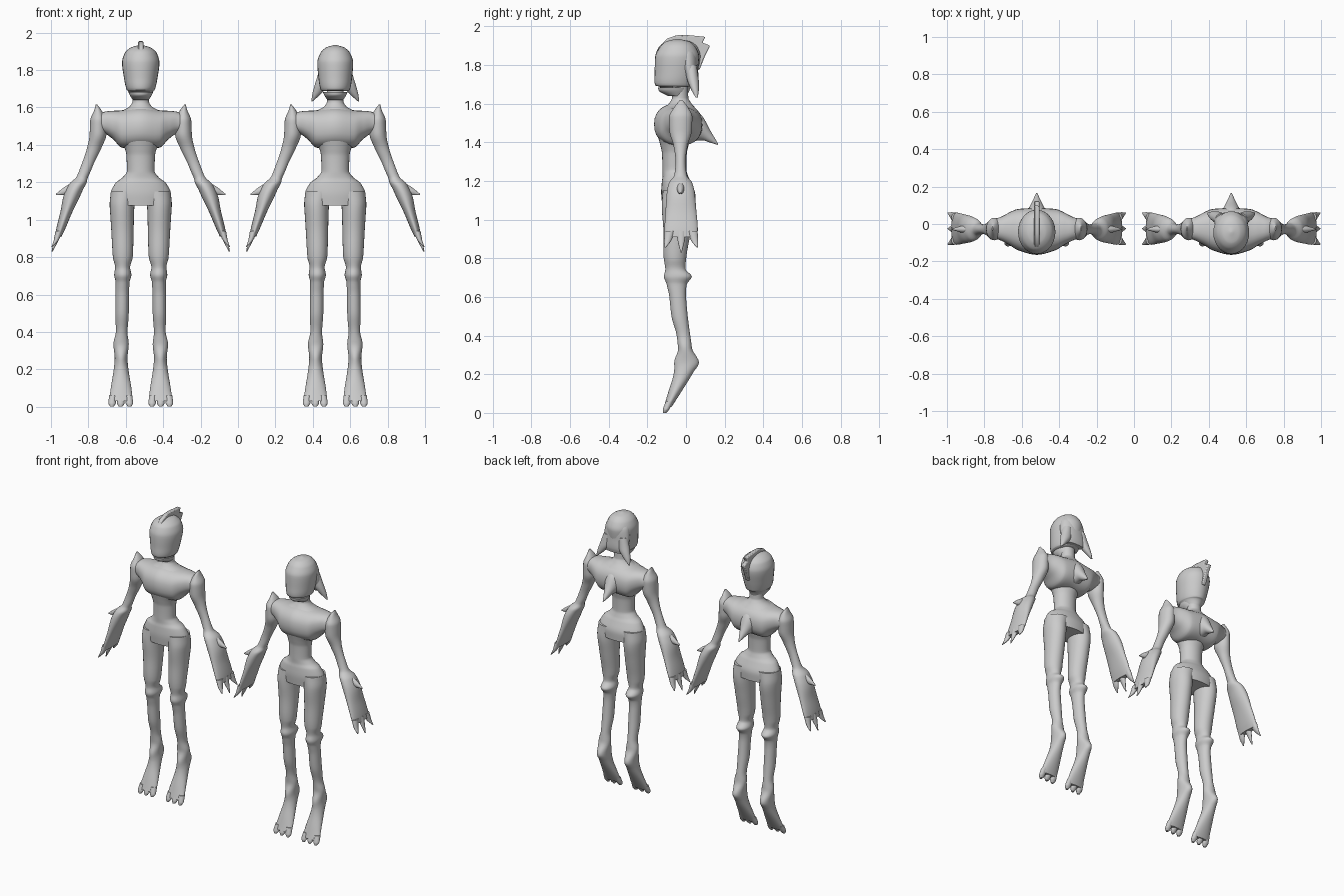
import bpy, bmesh, math
from mathutils import Vector

mat = bpy.data.materials.new("plain grey")
mat.diffuse_color = (0.6, 0.6, 0.6, 1)
X, Y, Z = Vector((1, 0, 0)), Vector((0, 1, 0)), Vector((0, 0, 1))
SIDES, STEPS = 28, 5


def smooth_sections(secs):
    """Monotone cubic interpolation through (x, y, z, ru, rv) sections."""
    t = [0]
    for a, b in zip(secs, secs[1:]):
        t.append(t[-1] + max(1e-4, (Vector(a[:3]) - Vector(b[:3])).length))
    n = len(secs)
    cols = []
    for c in range(5):
        v = [s[c] for s in secs]
        d = [(v[i + 1] - v[i]) / (t[i + 1] - t[i]) for i in range(n - 1)]
        m = [d[0]] + [2 * p * q / (p + q) if p * q > 0 else 0 for p, q in zip(d, d[1:])] + [d[-1]]
        out = []
        for i in range(n - 1):
            h = t[i + 1] - t[i]
            for k in range(STEPS):
                s = k / STEPS
                out.append((2*s**3 - 3*s*s + 1) * v[i] + (s**3 - 2*s*s + s) * h * m[i]
                           + (3*s*s - 2*s**3) * v[i + 1] + (s**3 - s*s) * h * m[i + 1])
        cols.append(out + [v[-1]])
    return list(zip(*cols))


def loft(bm, secs, u=X, v=Y, power=1.0):
    """Skin of elliptical rings lying in the u-v plane."""
    rings = []
    for x, y, z, ru, rv in smooth_sections(secs):
        ring = []
        for k in range(SIDES):
            a = 2 * math.pi * k / SIDES
            c, s = math.cos(a), math.sin(a)
            c = math.copysign(abs(c) ** power, c)
            s = math.copysign(abs(s) ** power, s)
            ring.append(bm.verts.new(Vector((x, y, z)) + u * c * ru + v * s * rv))
        rings.append(ring)
    for r, q in zip(rings, rings[1:]):
        for k in range(SIDES):
            j = (k + 1) % SIDES
            bm.faces.new((r[k], r[j], q[j], q[k]))
    bm.faces.new(rings[0])
    bm.faces.new(rings[-1])


def finish(name, bm, xs, mirror=False, bevel=0):
    """Place one copy of the part on each listed figure."""
    bmesh.ops.recalc_face_normals(bm, faces=bm.faces)
    me = bpy.data.meshes.new(name)
    bm.to_mesh(me)
    bm.free()
    me.materials.append(mat)
    for x in xs:
        ob = bpy.data.objects.new(name, me)
        bpy.context.collection.objects.link(ob)
        ob.location.x = x
        if mirror:
            ob.modifiers.new("mirror", 'MIRROR').use_mirror_merge = False
        if bevel:
            b = ob.modifiers.new("bevel", 'BEVEL')
            b.width, b.segments = bevel, 2


def part(name, secs, xs=(-.52, .52), mirror=False, **kw):
    bm = bmesh.new()
    loft(bm, secs, **kw)
    finish(name, bm, xs, mirror)


def spikes(name, lofts, **kw):
    """Several small lofts kept as one mirrored part."""
    bm = bmesh.new()
    for s in lofts:
        loft(bm, s, **kw)
    finish(name, bm, (-.52, .52), True)


A, B = (-.52,), (.52,)

# Torso
half = [(.1, -.03, 1.485, .11, .1), (.15, -.025, 1.507, .085, .075),
        (.2, -.025, 1.52, .06, .055), (.24, -.025, 1.52, .05, .04)]
part("chest", [(-x, y, z, a, b) for x, y, z, a, b in half[::-1]]
     + [(0, -.04, 1.492, .125, .108)] + half, u=Y, v=Z, power=.85)
part("waist_and_hips", [
    (0, -.06, 1.43, .11, .085), (0, -.06, 1.38, .085, .072), (0, -.06, 1.34, .076, .064),
    (0, -.06, 1.26, .074, .062), (0, -.055, 1.225, .098, .066), (0, -.05, 1.195, .136, .075),
    (0, -.04, 1.13, .163, .088), (0, -.038, 1.075, .155, .085)])
part("neck", [(0, -.03, 1.72, .045, .04), (0, -.03, 1.63, .045, .042),
              (0, -.03, 1.605, .06, .055), (0, -.03, 1.57, .13, .085)])
part("back_spike", [(0, .03, 1.49, .07, .085), (0, .08, 1.475, .045, .065),
                    (0, .125, 1.43, .022, .032), (0, .165, 1.39, .003, .004)], u=X, v=Z)

# Arms with pointed shoulders and flared forearms
part("arm", [
    (.237, -.025, 1.617, .003, .008), (.229, -.025, 1.58, .022, .036), (.227, -.027, 1.53, .043, .06),
    (.228, -.028, 1.46, .045, .058), (.25, -.028, 1.38, .038, .036), (.283, -.028, 1.30, .032, .026),
    (.312, -.028, 1.23, .031, .032), (.338, -.028, 1.19, .045, .06), (.363, -.027, 1.14, .045, .072),
    (.398, -.026, 1.04, .032, .08), (.428, -.025, .95, .024, .086), (.44, -.025, .91, .017, .084)],
    mirror=True)
spikes("elbow_spike", [[(.34, -.028, 1.165, .025, .045), (.40, -.028, 1.155, .018, .025),
                        (.452, -.028, 1.135, .003, .004)]], u=Y, v=Z)
spikes("claw", [[(.436, -.025 + s * .058, .94, .02, .027), (.452, -.025 + s * .07, .89, .013, .018),
                 (.474, -.025 + s * .083, .855 - .025 * (s == 0), .003, .003)] for s in (-1, 0, 1)])

# Legs and tiptoe feet
part("leg", [
    (.085, -.04, 1.15, .075, .08), (.1, -.04, 1.07, .066, .085), (.098, -.045, .95, .06, .072),
    (.096, -.057, .8, .053, .058), (.097, -.055, .745, .04, .052), (.096, -.042, .705, .046, .072),
    (.097, -.048, .665, .037, .052), (.099, -.043, .6, .036, .043), (.1, -.033, .5, .036, .042),
    (.102, -.013, .4, .031, .035), (.105, -.005, .335, .041, .036), (.105, .003, .26, .034, .064),
    (.105, -.012, .21, .038, .05), (.105, -.062, .1, .055, .032), (.107, -.095, .03, .064, .02)],
    mirror=True)
spikes("toe", [[(.107 + s * .042, -.085, .06, .02, .02), (.107 + s * .046, -.102, .02, .02, .017),
                (.107 + s * .047, -.11, 0, .009, .009)] for s in (-1, 0, 1)])

# Heads and jaws
part("crested_head", [
    (0, -.035, 1.65, .04, .045), (0, -.055, 1.688, .068, .085), (0, -.058, 1.695, .075, .1),
    (0, -.05, 1.76, .09, .11), (0, -.042, 1.84, .1, .118), (0, -.04, 1.89, .086, .102),
    (0, -.04, 1.92, .054, .066), (0, -.04, 1.935, .004, .004)], xs=A)
part("hooded_head", [
    (0, -.055, 1.688, .068, .085), (0, -.06, 1.695, .078, .1), (0, -.052, 1.76, .09, .11),
    (0, -.046, 1.84, .096, .114), (0, -.043, 1.89, .08, .094),
    (0, -.043, 1.92, .05, .062), (0, -.043, 1.935, .004, .004)], xs=B)
part("jaw", [(0, -.07, 1.683, .066, .075), (0, -.068, 1.668, .06, .074), (0, -.05, 1.64, .042, .045)])

# Swept crest on the first figure
bm = bmesh.new()
outline = [(-.15, 1.85), (-.135, 1.895), (-.1, 1.935), (-.05, 1.953), (0, 1.955), (.1, 1.945),
           (.085, 1.915), (.125, 1.9), (.1, 1.85), (.07, 1.775), (-.02, 1.8)]
face = bm.faces.new([bm.verts.new((-.014, y, z)) for y, z in outline])
ext = bmesh.ops.extrude_face_region(bm, geom=[face])
bmesh.ops.translate(bm, vec=(.028, 0, 0), verts=[g for g in ext["geom"] if isinstance(g, bmesh.types.BMVert)])
finish("head_crest", bm, A, bevel=.006)

# Hood with two pointed tails on the second figure
part("hood_back", [(0, -.01, 1.9, .06, .045), (0, .005, 1.85, .085, .053), (0, .015, 1.78, .092, .047),
                   (0, .03, 1.72, .092, .034), (0, .035, 1.69, .075, .022)], xs=B)
part("hood_tail", [(.055, .025, 1.8, .03, .03), (.07, .035, 1.73, .037, .03),
                   (.095, .045, 1.68, .026, .022), (.125, .055, 1.632, .003, .006)], xs=B, mirror=True)

bpy.ops.object.select_all(action='SELECT')
bpy.context.view_layer.objects.active = bpy.context.selected_objects[0]
bpy.ops.object.shade_smooth_by_angle(angle=math.radians(50))
